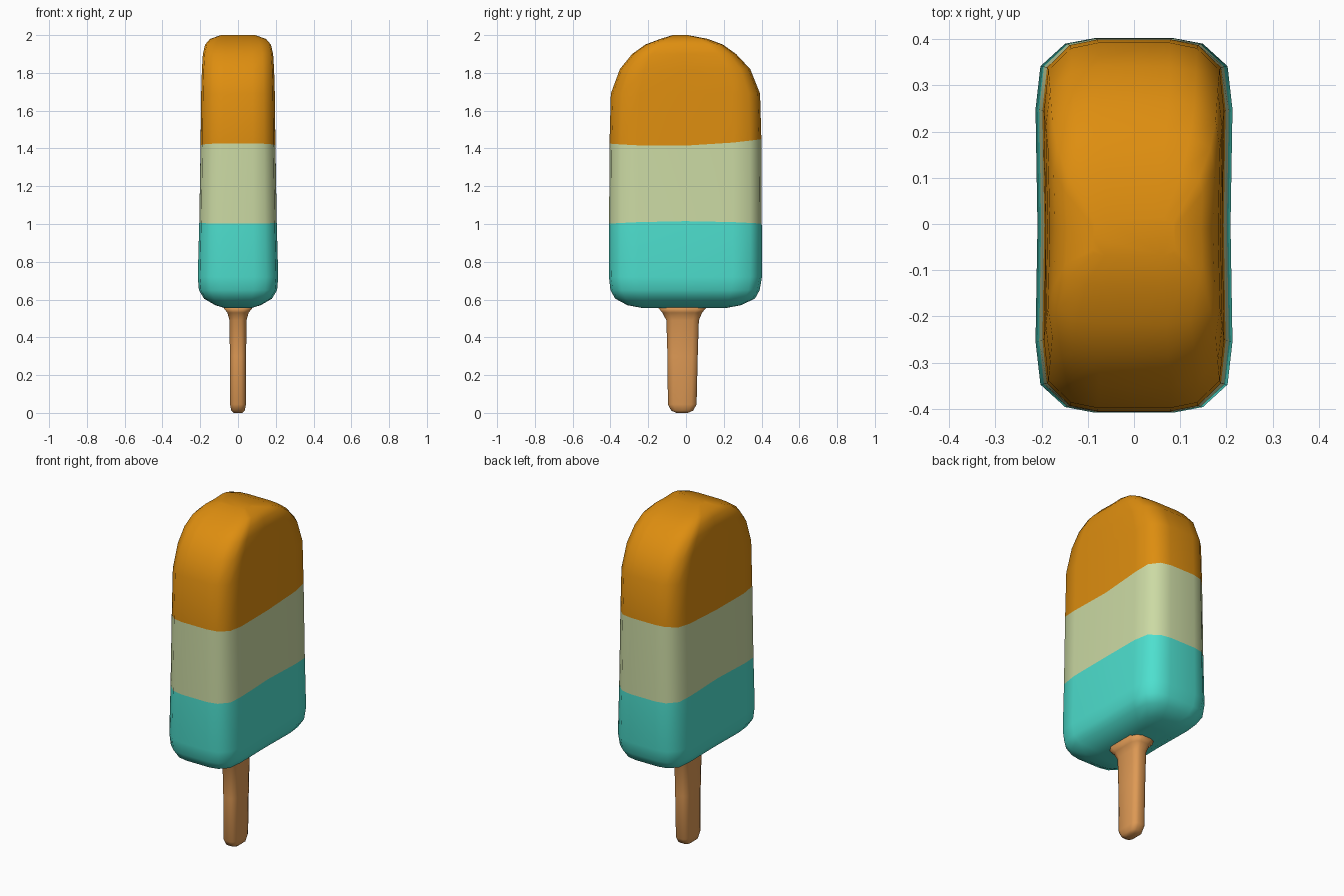
import bpy, bmesh

cube = bpy.data.objects.get("Cube")
if cube:
    bpy.data.objects.remove(cube, do_unlink=True)


def material(name, rgb):
    m = bpy.data.materials.new(name)
    m.use_nodes = True
    m.diffuse_color = (*rgb, 1)
    m.node_tree.nodes["Principled BSDF"].inputs["Base Color"].default_value = (*rgb, 1)
    return m


TEAL = material("teal ice", (0.075, 0.74, 0.62))
GREEN = material("pale green ice", (0.60, 0.70, 0.37))
ORANGE = material("orange ice", (0.73, 0.27, 0.005))
WOOD = material("stick wood", (0.73, 0.32, 0.09))


def mirrored(quarter):
    """Complete a closed outline from its +x +y quarter, on-axis ends included."""
    half = quarter + [(-x, y) for x, y in reversed(quarter[:-1])]
    return half + [(x, -y) for x, y in reversed(half[1:-1])]


def loft(name, outline, rings, materials, bounds=()):
    """Ring: z, half x, half y, centre y, tilt along y, bow along y."""
    bm = bmesh.new()
    loops = []
    for z, hx, hy, cy, tilt, bow in rings:
        loop = []
        for u, v in outline:
            y = cy + v * hy
            loop.append(bm.verts.new((u * hx, y, z + tilt * y + bow * y * y)))
        loops.append(loop)
    n = len(outline)
    for k, (a, b) in enumerate(zip(loops, loops[1:])):
        middle = (rings[k][0] + rings[k + 1][0]) / 2
        for i in range(n):
            j = (i + 1) % n
            face = bm.faces.new((a[i], a[j], b[j], b[i]))
            face.material_index = sum(middle > limit for limit in bounds)
    bm.faces.new(loops[0][::-1])
    bm.faces.new(loops[-1]).material_index = len(bounds)
    bmesh.ops.recalc_face_normals(bm, faces=bm.faces)
    for face in bm.faces:
        face.smooth = True
    mesh = bpy.data.meshes.new(name)
    bm.to_mesh(mesh)
    bm.free()
    for m in materials:
        mesh.materials.append(m)
    obj = bpy.data.objects.new(name, mesh)
    bpy.context.collection.objects.link(obj)
    return obj


# Ice body: rounded bar with an arched top, coloured in three bands
body_outline = mirrored([(0.98, 0), (1, 0.62), (0.95, 0.85), (0.7, 0.97), (0.4, 1), (0, 1)])
body_rings = [
    (0.555, 0.07, 0.22, -0.01, 0, 0),
    (0.57, 0.12, 0.30, -0.01, 0, 0),
    (0.605, 0.18, 0.37, -0.005, 0, 0),
    (0.65, 0.207, 0.395, -0.005, 0, 0),
    (0.72, 0.213, 0.405, -0.003, 0, 0),
    (1.015, 0.205, 0.404, -0.003, 0, -0.08),
    (1.415, 0.198, 0.402, -0.003, 0.03, 0.14),
    (1.69, 0.195, 0.395, -0.003, 0, 0),
    (1.82, 0.191, 0.345, -0.005, 0, 0),
    (1.90, 0.186, 0.275, -0.01, 0, 0),
    (1.95, 0.174, 0.205, -0.01, 0, 0),
    (1.98, 0.148, 0.125, -0.01, 0, 0),
    (2.0, 0.09, 0.04, -0.03, 0, 0),
]
loft("ice_body", body_outline, body_rings, [TEAL, GREEN, ORANGE], (1.015, 1.415))

# Wooden stick: flat bar with a rounded end and a flare under the ice
stick_outline = mirrored([(1, 0), (1, 0.62), (0.75, 0.9), (0.4, 1), (0, 1)])
stick_rings = [
    (0.0, 0.022, 0.03, -0.02, 0, 0),
    (0.012, 0.036, 0.058, -0.02, 0, 0),
    (0.045, 0.042, 0.076, -0.02, 0, 0),
    (0.30, 0.043, 0.08, -0.018, 0, 0),
    (0.49, 0.045, 0.086, -0.018, 0, 0),
    (0.53, 0.056, 0.105, -0.02, 0, 0),
    (0.56, 0.08, 0.13, -0.02, 0, 0),
]
loft("stick", stick_outline, stick_rings, [WOOD])
